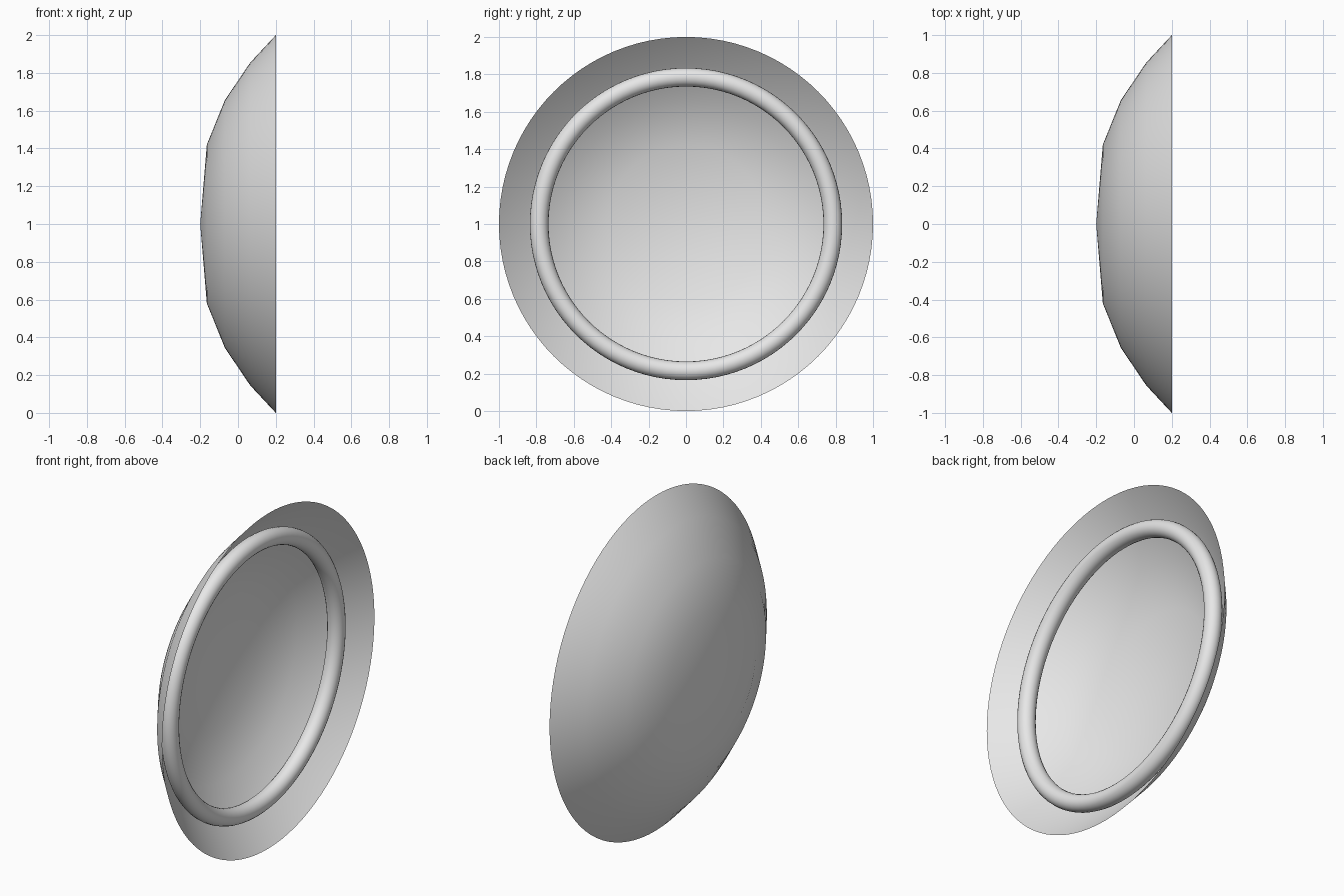
import bpy, bmesh, math

if "Cube" in bpy.data.objects:
    bpy.data.objects.remove(bpy.data.objects["Cube"])

grey = bpy.data.materials.new("light grey")
grey.diffuse_color = (0.8, 0.8, 0.8, 1)
grey.use_nodes = True
grey.node_tree.nodes["Principled BSDF"].inputs["Base Color"].default_value = grey.diffuse_color


def lathe(name, profile, steps=96):
    """Spin (x, radius) points around the x axis at height 1."""
    bm = bmesh.new()
    verts = [bm.verts.new((x, 0, 1 + r)) for x, r in profile]
    edges = [bm.edges.new(pair) for pair in zip(verts, verts[1:])]
    bmesh.ops.spin(bm, geom=verts + edges, cent=(0, 0, 1), axis=(1, 0, 0),
                   angle=2 * math.pi, steps=steps)
    bmesh.ops.remove_doubles(bm, verts=bm.verts, dist=1e-4)
    bmesh.ops.recalc_face_normals(bm, faces=bm.faces)
    mesh = bpy.data.meshes.new(name)
    bm.to_mesh(mesh)
    bm.free()
    mesh.materials.append(grey)
    for p in mesh.polygons:
        p.use_smooth = True
    obj = bpy.data.objects.new(name, mesh)
    bpy.context.collection.objects.link(obj)
    return obj


# Thin open dish, concave towards +x
lathe("dish", [(-0.2, 0), (-0.165, 0.42), (-0.07, 0.655), (0.065, 0.855), (0.2, 1.0)])

# Round tube ring resting inside the dish
tube = [(0.1 + 0.05 * math.cos(a), 0.785 + 0.05 * math.sin(a))
        for a in (2 * math.pi * i / 20 for i in range(21))]
lathe("inner_ring", tube)
